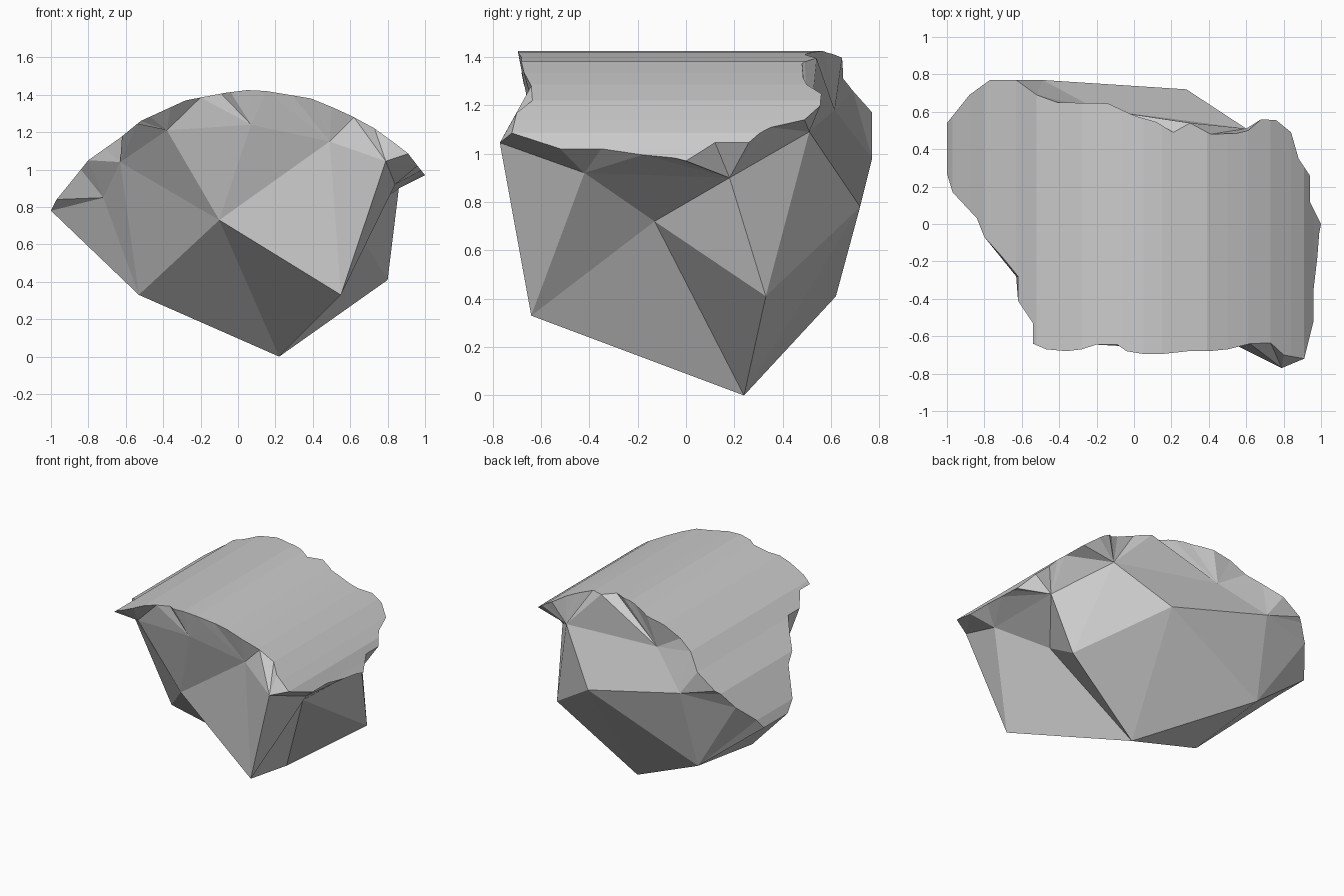
import bpy, bmesh

if "Cube" in bpy.data.objects:
    bpy.data.objects.remove(bpy.data.objects["Cube"])

# Arched cross-section (x, z) of the worn upper surface
ARCH = [(-1, .78), (-.97, .84), (-.88, .95), (-.8, 1.05), (-.63, 1.17), (-.52, 1.26), (-.4, 1.315),
        (-.28, 1.37), (-.07, 1.41), (.05, 1.425), (.15, 1.42), (.39, 1.38), (.5, 1.335), (.61, 1.285),
        (.73, 1.22), (.84, 1.14), (.91, 1.085), (.96, 1.02), (1, .97)]

# Ragged rim seen from above, counter-clockwise: front, right, back, left
RIM = [(-.54, -.64), (-.47, -.67), (-.36, -.68), (-.28, -.67), (-.2, -.645), (-.09, -.645), (-.04, -.68),
       (.05, -.695), (.15, -.695), (.29, -.68), (.4, -.68), (.5, -.67), (.62, -.64), (.73, -.635),
       (.8, -.7), (.91, -.72), (.96, -.52), (.96, -.35), (.98, -.18), (.99, -.05), (1, .0),
       (.94, .12), (.94, .26), (.88, .35), (.84, .49), (.76, .555), (.68, .56),
       (.61, .5), (.55, .485), (.41, .48), (.3, .54), (.21, .49), (.12, .545), (0, .58), (-.14, .645),
       (-.41, .65), (-.52, .69), (-.63, .77), (-.77, .77), (-.88, .69),
       (-1, .54), (-1, .27), (-.97, .17), (-.84, .03), (-.8, -.07), (-.71, -.17), (-.62, -.28),
       (-.62, -.41), (-.54, -.53)]

# Broken corners of the underside
CORNER = dict(A=(.22, .24, 0), B=(.55, -.64, .33), C=(-.53, 0, .33), D=(-.1, -.51, .73),
              E=(-.53, .62, .41), F=(.28, .72, .78), G=(-.49, .77, .98), H=(-.2, .615, 1.18),
              J=(.8, .33, .41), K=(.6, .51, 1.09), L=(.86, .18, .9), M=(.84, -.42, .92),
              N=(.61, -.13, .72), P=(.79, -.77, 1.045), Q=(.49, -.62, 1.15), R=(-.38, -.6, 1.21),
              S=(-.63, -.28, 1.04), T=(-.72, -.03, .85), V=(.07, -.66, 1.24))
FACETS = ("DRV DVQ DQB QPB PMB MNB MLN LJN LKJ KFJ KHF HGF GEF FEA FAJ JAN NAB BAD "
          "ACD AEC TSC CSD DSR").split()
# Upper ring of corners and the first rim point each one fans out to
RING = [("R", -1), ("V", 4), ("Q", 8), ("P", 12), ("M", 16), ("L", 18), ("K", 23), ("H", 30),
        ("G", 36), ("E", 39), ("C", 41), ("T", 41), ("S", 44)]


def arch_z(x):
    for (x0, z0), (x1, z1) in zip(ARCH, ARCH[1:]):
        if x <= x1:
            return z0 + (z1 - z0) * (x - x0) / (x1 - x0)
    return ARCH[-1][1]


bm = bmesh.new()
rim = [bm.verts.new((x, y, 2)) for x, y in RIM]
corner = {k: bm.verts.new(co) for k, co in CORNER.items()}
bm.faces.new(rim).material_index = 1

# Underside facets
for f in FACETS:
    bm.faces.new([corner[k] for k in f])

# Chipped band between underside and rim
n = len(rim)
for i, (k, start) in enumerate(RING):
    k2, end = RING[(i + 1) % len(RING)]
    if i == len(RING) - 1:
        end = n - 1
    for j in range(start, end):
        bm.faces.new((corner[k], rim[j % n], rim[(j + 1) % n]))
    bm.faces.new((corner[k], rim[end % n], corner[k2]))

# Slice the upper surface into strips, then bend it to the arch
for x, _ in ARCH[1:-1]:
    top = [f for f in bm.faces if f.material_index == 1]
    geom = set(top) | {e for f in top for e in f.edges} | {v for f in top for v in f.verts}
    bmesh.ops.bisect_plane(bm, geom=list(geom), dist=1e-4, plane_co=(x, 0, 0), plane_no=(1, 0, 0))
top = [f for f in bm.faces if f.material_index == 1]
for v in {v for f in top for v in f.verts}:
    v.co.z = arch_z(v.co.x)
for f in top:
    f.material_index = 0
bmesh.ops.triangulate(bm, faces=[f for f in bm.faces if f not in set(top) and len(f.verts) > 3])
bmesh.ops.recalc_face_normals(bm, faces=bm.faces[:])

mesh = bpy.data.meshes.new("rock_fragment")
bm.to_mesh(mesh)
bm.free()
bpy.context.collection.objects.link(bpy.data.objects.new("rock_fragment", mesh))
